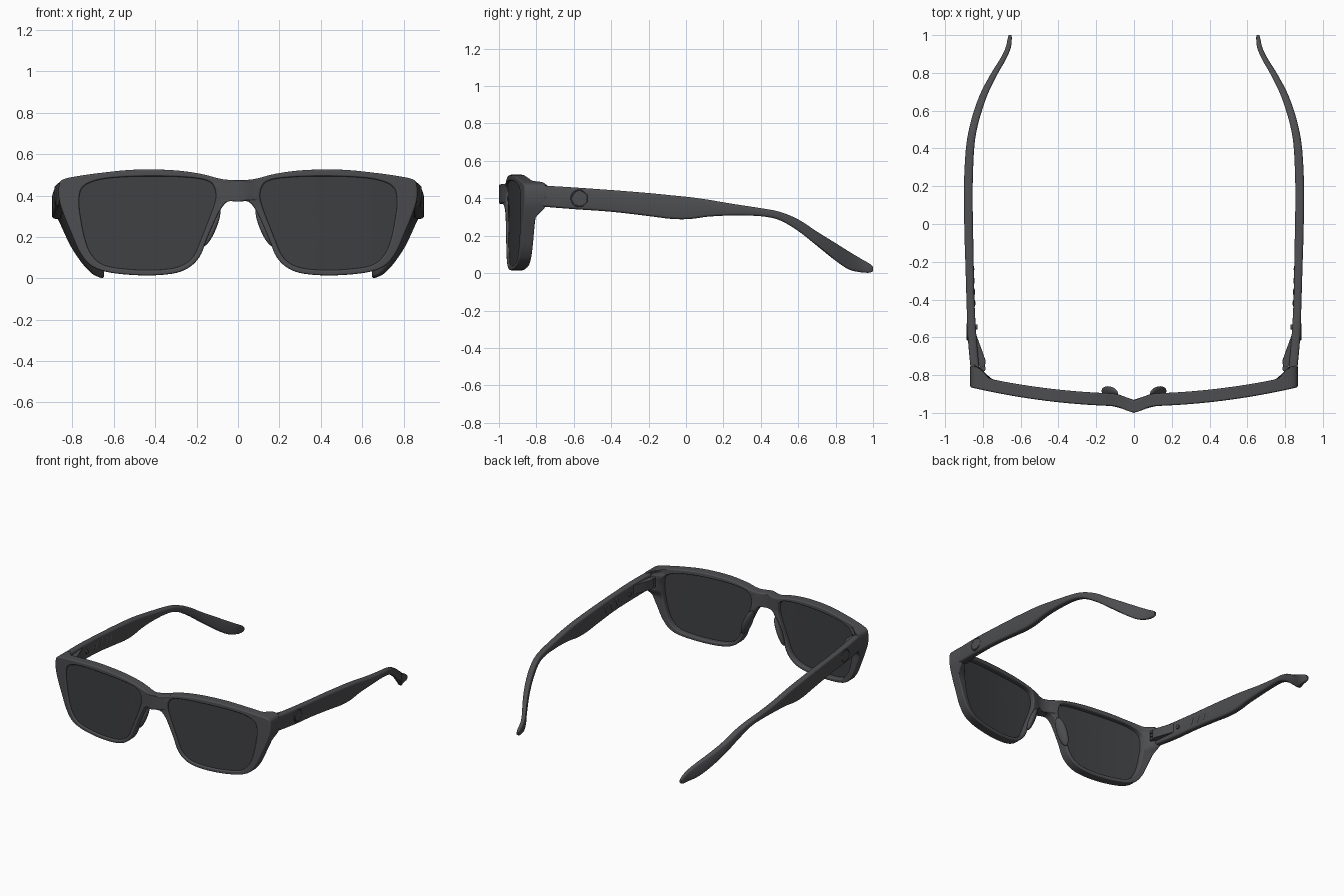
import bpy, bmesh, math
from mathutils import Matrix, Vector

if "Cube" in bpy.data.objects:
    bpy.data.objects.remove(bpy.data.objects["Cube"])


def material(name, col):
    m = bpy.data.materials.new(name)
    m.diffuse_color = (*col, 1)
    m.use_nodes = True
    m.node_tree.nodes["Principled BSDF"].inputs["Base Color"].default_value = m.diffuse_color
    return m


FRAME = material("dark_plastic", (0.075, 0.076, 0.082))
LENS = material("tinted_lens", (0.05, 0.052, 0.056))


def finish(name, bm, mat, mirror=True, bevel=0, angle=40):
    bmesh.ops.remove_doubles(bm, verts=bm.verts, dist=1e-5)
    bmesh.ops.recalc_face_normals(bm, faces=bm.faces)
    me = bpy.data.meshes.new(name)
    bm.to_mesh(me)
    bm.free()
    me.materials.append(mat)
    ob = bpy.data.objects.new(name, me)
    bpy.context.collection.objects.link(ob)
    me.shade_smooth()
    if bevel:
        b = ob.modifiers.new("bevel", 'BEVEL')
        b.width, b.segments = bevel, 3
        b.limit_method, b.angle_limit = 'ANGLE', math.radians(45)
        b.use_clamp_overlap = False
        b.harden_normals = True
    else:
        me.set_sharp_from_angle(angle=math.radians(angle))
    if mirror:
        ob.modifiers.new("mirror", 'MIRROR')
    return ob


def catmull(p0, p1, p2, p3, t):
    return tuple(0.5 * (2 * b + (c - a) * t + (2 * a - 5 * b + 4 * c - d) * t * t
                        + (3 * b - a - 3 * c + d) * t ** 3)
                 for a, b, c, d in zip(p0, p1, p2, p3))


def smooth_loop(pts, n=5):
    """Closed smooth loop; points on x=0 are treated as the mirror seam."""
    out, k = [], len(pts)
    for i in range(k):
        p0, p1, p2, p3 = (pts[(i + j) % k] for j in (-1, 0, 1, 2))
        for s in range(n):
            t = s / n
            if p1[0] == 0 and p2[0] == 0:
                out.append((0, p1[1] + (p2[1] - p1[1]) * t))
                continue
            a = (-p2[0], p2[1]) if p1[0] == 0 else p0
            d = (-p1[0], p1[1]) if p2[0] == 0 else p3
            out.append(catmull(a, p1, p2, d, t))
    return out


def step(a, b, v):
    t = max(0, min(1, (v - a) / (b - a)))
    return t * t * (3 - 2 * t)


def front_y(x):
    return -0.965 + 0.134 * x * x - 0.035 * math.exp(-(x / 0.06) ** 2)


def back_y(x, z):
    return front_y(x) + 0.067 + 0.05 * step(0.77, 0.82, x) * step(0.29, 0.36, z)


# Half outline of the front: (outer x, outer z, lens opening x, lens opening z)
OUTLINE = [
    (0, .475, .115, .44), (.08, .48, .135, .465), (.18, .505, .19, .482),
    (.32, .523, .32, .492), (.5, .525, .5, .492), (.66, .51, .64, .482),
    (.78, .493, .715, .463), (.845, .478, .75, .44), (.865, .45, .765, .41),
    (.865, .38, .768, .35), (.84, .30, .757, .27), (.805, .215, .74, .19),
    (.765, .125, .715, .125), (.71, .06, .67, .075), (.62, .028, .6, .052),
    (.46, .014, .46, .04), (.32, .022, .33, .046), (.24, .05, .255, .07),
    (.185, .105, .21, .115), (.15, .19, .178, .19), (.115, .27, .148, .265),
    (.085, .33, .125, .325), (.05, .37, .112, .365), (0, .37, .107, .39),
    (0, .42, .108, .415)]
outer = smooth_loop([p[:2] for p in OUTLINE])
inner = smooth_loop([p[2:] for p in OUTLINE])
N = len(outer)

# Front frame: both rims and the bridge in one solid
bm = bmesh.new()
for side in (1, -1):
    rows = []
    for t in (0, 0.5, 1):
        xz = [(a[0] + (b[0] - a[0]) * t, a[1] + (b[1] - a[1]) * t) for a, b in zip(inner, outer)]
        rows.append(([bm.verts.new((side * x, front_y(x), z)) for x, z in xz],
                     [bm.verts.new((side * x, back_y(x, z), z)) for x, z in xz]))
    for i in range(N):
        j = (i + 1) % N
        for r0, r1 in zip(rows, rows[1:]):
            for k in (0, 1):
                bm.faces.new((r0[k][i], r0[k][j], r1[k][j], r1[k][i]))
        for f, b in (rows[0], rows[-1]):
            if abs(f[i].co.x) > 1e-6 or abs(f[j].co.x) > 1e-6:
                bm.faces.new((f[i], f[j], b[j], b[i]))
finish("front_frame", bm, FRAME, mirror=False, bevel=0.009)

# Lenses: curved panes set just inside the rims
bm = bmesh.new()
cx, cz = 0.44, 0.27
for off in (0.012, 0.032):
    last = None
    c = bm.verts.new((cx, front_y(cx) + off, cz))
    for t in (0.25, 0.5, 0.75, 0.9, 1.01):
        ring = []
        for x, z in inner:
            px, pz = cx + (x - cx) * t, cz + (z - cz) * t
            ring.append(bm.verts.new((px, front_y(px) + off, pz)))
        for i in range(N):
            j = (i + 1) % N
            bm.faces.new((last[i], last[j], ring[j], ring[i]) if last else (c, ring[j], ring[i]))
        last = ring
finish("lens", bm, LENS)

# Temple arms: (y, top z, bottom z, centre x, thickness)
ARM = [
    (-.765, .468, .355, .842, .046), (-.6, .458, .342, .857, .046), (-.4, .444, .328, .866, .042),
    (-.2, .428, .305, .871, .044), (-.08, .416, .29, .874, .046), (.02, .406, .289, .876, .046),
    (.12, .392, .302, .877, .046), (.25, .37, .308, .876, .046), (.4, .347, .304, .868, .044),
    (.5, .328, .283, .853, .042), (.6, .287, .225, .826, .042), (.7, .222, .146, .789, .04),
    (.8, .16, .066, .737, .036), (.87, .116, .02, .695, .032), (.93, .08, .005, .667, .028),
    (.98, .051, .002, .658, .022), (1, .034, .01, .656, .014)]
bm = bmesh.new()
rings = []
for i in range(len(ARM) - 1):
    p0, p3 = ARM[max(i - 1, 0)], ARM[min(i + 2, len(ARM) - 1)]
    for s in range(5 if i == len(ARM) - 2 else 4):
        y, zt, zb, x, w = catmull(p0, ARM[i], ARM[i + 1], p3, s / 4)
        h, r = (zt - zb) / 2, min(0.013, w * 0.42, (zt - zb) * 0.42)
        ring = []
        for q, (sx, sz) in enumerate(((1, 1), (-1, 1), (-1, -1), (1, -1))):
            for e in range(4):
                a = math.pi / 2 * (q + e / 3)
                ring.append(bm.verts.new((x + sx * (w / 2 - r) + r * math.cos(a), y,
                                          (zt + zb) / 2 + sz * (h - r) + r * math.sin(a))))
        rings.append(ring)
for a, b in zip(rings, rings[1:]):
    for i in range(16):
        j = (i + 1) % 16
        bm.faces.new((a[i], a[j], b[j], b[i]))
bm.faces.new(rings[0])
bm.faces.new(rings[-1])
finish("temple_arm", bm, FRAME)


def cylinder(bm, loc, axis, r, depth, seg=32):
    rot = Vector((0, 0, 1)).rotation_difference(Vector(axis)).to_matrix().to_4x4()
    bmesh.ops.create_cone(bm, cap_ends=True, segments=seg, radius1=r, radius2=r,
                          depth=depth, matrix=Matrix.Translation(loc) @ rot)


# Round badge on the outside of each arm: raised ring and disc
bm = bmesh.new()
cylinder(bm, (.878, -.57, .4), (1, 0.05, 0), .037, .014)
finish("arm_disc", bm, FRAME)
bm = bmesh.new()
loops = []
for i in range(32):
    a = math.tau * i / 32
    loops.append([bm.verts.new((.881 + .005 * math.sin(b), -.57 + (.043 + .004 * math.cos(b)) * math.cos(a),
                                .4 + (.043 + .004 * math.cos(b)) * math.sin(a)))
                  for b in (math.tau * k / 8 for k in range(8))])
for i in range(32):
    a, b = loops[i], loops[(i + 1) % 32]
    for k in range(8):
        bm.faces.new((a[k], a[(k + 1) % 8], b[(k + 1) % 8], b[k]))
finish("arm_ring", bm, FRAME)

# Hinge: wedge on the arm's inner face, knuckles and a screw head
bm = bmesh.new()
prof = [(.85, -.755), (.79, -.755), (.785, -.725), (.808, -.66), (.834, -.59), (.85, -.59)]
lo, hi = ([bm.verts.new((x, y, z)) for x, y in prof] for z in (.375, .445))
bm.faces.new(lo)
bm.faces.new(hi)
for i in range(6):
    j = (i + 1) % 6
    bm.faces.new((lo[i], lo[j], hi[j], hi[i]))
finish("hinge_wedge", bm, FRAME, bevel=0.004)
bm = bmesh.new()
for z in (.385, .41, .435):
    cylinder(bm, (.802, -.765, z), (0, 0, 1), .017, .016, 16)
cylinder(bm, (.838, -.545, .395), (1, 0, 0), .014, .02, 16)
finish("hinge_knuckles", bm, FRAME)

# Slanted grip ribs on the inside of each arm
bm = bmesh.new()
for k in range(4):
    m = (Matrix.Translation((.8465 + .002 * k, -.42 + .06 * k, .383 - .005 * k))
         @ Matrix.Rotation(math.radians(-22), 4, 'X') @ Matrix.Diagonal((.007, .014, .042, 1)))
    bmesh.ops.create_uvsphere(bm, u_segments=16, v_segments=10, radius=1, matrix=m)
finish("grip_ribs", bm, FRAME)

# Nose pads: flattened pads blended onto the back of the rims
bm = bmesh.new()
m = (Matrix.Translation((.128, -.892, .25)) @ Matrix.Rotation(math.radians(-22), 4, 'Y')
     @ Matrix.Rotation(math.radians(-28), 4, 'Z') @ Matrix.Diagonal((.02, .036, .1, 1)))
bmesh.ops.create_uvsphere(bm, u_segments=24, v_segments=16, radius=1, matrix=m)
finish("nose_pad", bm, FRAME)
